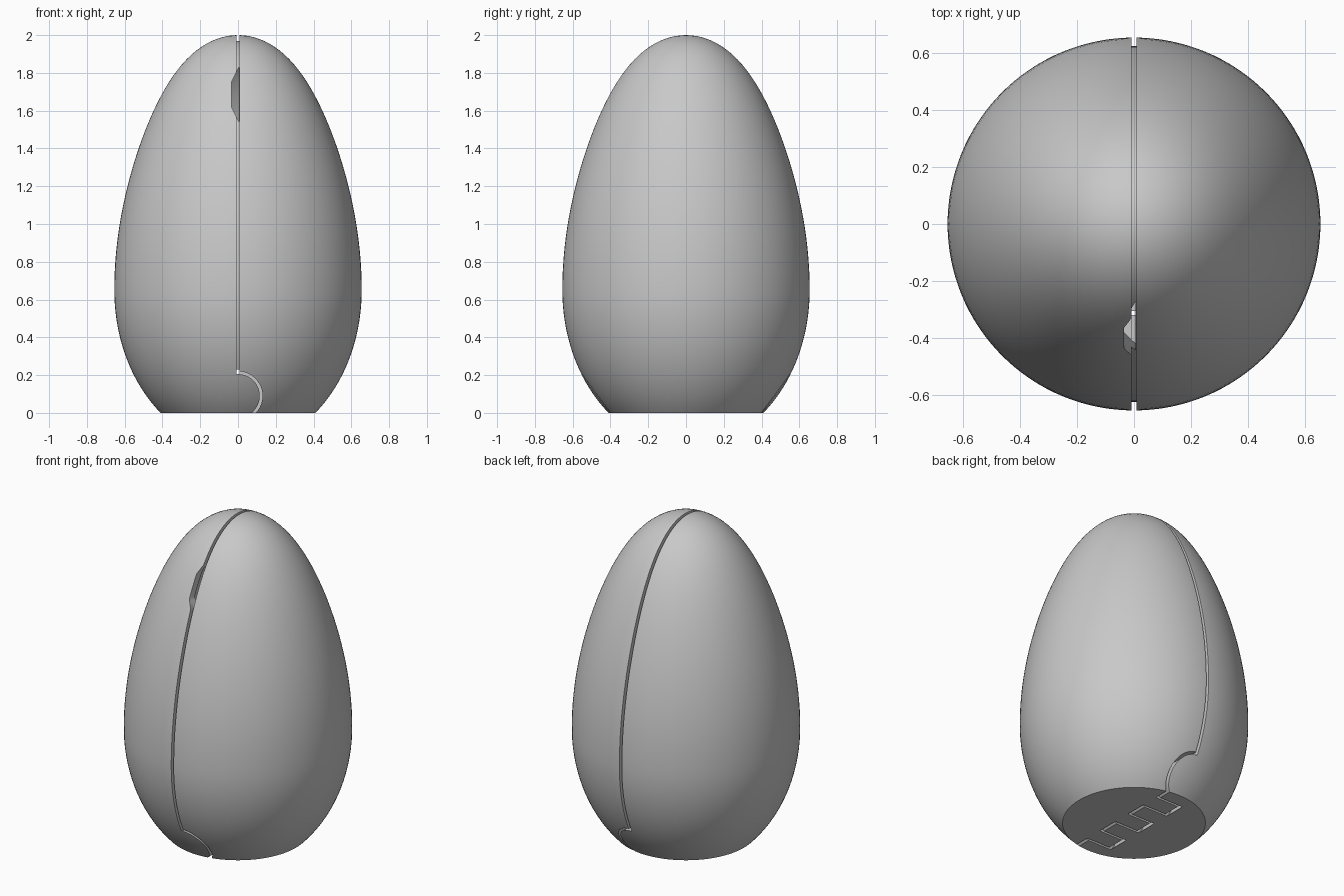
import bpy, bmesh, math
from mathutils import Vector

old = bpy.data.objects.get("Cube")
if old:
    bpy.data.objects.remove(old, do_unlink=True)

grey = bpy.data.materials.new("plain_grey")
grey.use_nodes = True
colour = (0.58, 0.58, 0.58, 1)
grey.diffuse_color = colour
grey.node_tree.nodes["Principled BSDF"].inputs["Base Color"].default_value = colour

WIDE, MID, TOP, LOW = 0.655, 0.65, 1.35, 0.833
GAP_L, GAP_R = -0.009, 0.008
AXIS, BARREL, CLEAR = 0.09, 0.13, 0.015


def egg_profile(inset=0, floor=-1, n=56):
    """Egg outline (radius, height) from the flat base to the tip."""
    start = -math.asin(MID / LOW)
    pts = []
    for i in range(n + 1):
        a = start + (math.pi / 2 - start) * i / n
        t = math.sin(a)
        r = WIDE * math.cos(a)
        if t > 0:
            r *= 1 - 0.16 * t * t * (1 - t * t)
        z = t * (TOP if t > 0 else LOW)
        r, z = r * (1 - inset / WIDE), MID + z * (1 - inset / TOP)
        if z > floor:
            pts.append((0 if i == n else r, z))
    return pts


def finish(bm, name):
    bmesh.ops.recalc_face_normals(bm, faces=bm.faces)
    mesh = bpy.data.meshes.new(name)
    bm.to_mesh(mesh)
    bm.free()
    ob = bpy.data.objects.new(name, mesh)
    bpy.context.collection.objects.link(ob)
    return ob


def lathe(name, profile, steps=128):
    bm = bmesh.new()
    vs = [bm.verts.new((r, 0, z)) for r, z in profile]
    es = [bm.edges.new(p) for p in zip(vs, vs[1:])]
    bmesh.ops.spin(bm, geom=vs + es, axis=(0, 0, 1), cent=(0, 0, 0),
                   angle=2 * math.pi, steps=steps)
    bmesh.ops.remove_doubles(bm, verts=bm.verts, dist=1e-5)
    bmesh.ops.holes_fill(bm, edges=bm.edges, sides=0)
    return finish(bm, name)


def prisms(name, items):
    """Extrude each (outline, direction) pair into one mesh."""
    bm = bmesh.new()
    for outline, direction in items:
        face = bm.faces.new([bm.verts.new(p) for p in outline])
        out = bmesh.ops.extrude_face_region(bm, geom=[face], use_keep_orig=True)
        moved = [g for g in out["geom"] if isinstance(g, bmesh.types.BMVert)]
        bmesh.ops.translate(bm, verts=moved, vec=Vector(direction))
    return finish(bm, name)


def cut(target, cutter):
    cutter.hide_render = True
    mod = target.modifiers.new("cut", "BOOLEAN")
    mod.operation, mod.solver, mod.object = "DIFFERENCE", "EXACT", cutter
    bpy.context.view_layer.objects.active = target
    bpy.ops.object.modifier_apply(modifier=mod.name)


def arc(radius, side, angles, y):
    return [(side * radius * math.cos(a), y, AXIS + radius * math.sin(a)) for a in angles]


# Hollow egg with a thick floor for the hinge
shell = lathe("egg_shell", egg_profile())
cavity = lathe("cavity_cutter", egg_profile(0.055, 0.26))

# Straight parting gap above the hinge
slab = prisms("parting_cutter", [(
    [(GAP_L, -1, 0.207), (GAP_R, -1, 0.207), (GAP_R, -1, 2.2), (GAP_L, -1, 2.2)], (0, 2, 0))])

# Hinge: seven knuckles, alternating between the two halves
bounds = [-1] + [(i - 2.5) * 0.125 for i in range(6)] + [1]
sweep = [math.radians(90 - 150 * i / 32) for i in range(33)]
curves = {1: [], -1: []}
for k, (y0, y1) in enumerate(zip(bounds, bounds[1:])):
    side = 1 if k % 2 == 0 else -1
    outline = arc(BARREL, side, sweep, y0) + arc(BARREL - CLEAR, side, sweep[::-1], y0)
    curves[side].append((outline, (0, y1 - y0, 0)))
left_arcs = prisms("left_knuckle_cutter", curves[1])
right_arcs = prisms("right_knuckle_cutter", curves[-1])
circle = [2 * math.pi * (i + 0.5) / 48 for i in range(48)]
discs = prisms("knuckle_end_cutter", [
    (arc(BARREL - 0.0015, 1, circle, y - 0.007), (0, 0.014, 0)) for y in bounds[1:-1]])

# Finger notch on the front of the right half
notch = prisms("notch_cutter", [(
    [(0.005, -0.8, 1.83), (-0.035, -0.8, 1.75), (-0.035, -0.8, 1.62), (0.005, -0.8, 1.54)],
    (0, 0.6, 0))])

cutters = [cavity, slab, left_arcs, right_arcs, discs, notch]
for cutter in cutters:
    cut(shell, cutter)

# Inner lip closing the gap below the surface
outer, inner = egg_profile(0.03, 0.208), egg_profile(0.055, 0.208)
half = outer + inner[::-1]
arch = ([(-0.02, -r, z) for r, z in outer] + [(-0.02, r, z) for r, z in outer[-2::-1]]
        + [(-0.02, r, z) for r, z in inner] + [(-0.02, -r, z) for r, z in inner[-2::-1]])
lip = prisms("inner_lip", [(arch, (0.04, 0, 0))])
cut(lip, notch)

for cutter in cutters:
    bpy.data.objects.remove(cutter, do_unlink=True)

# Split into the two halves, then colour and shade
bpy.ops.object.select_all(action="DESELECT")
shell.select_set(True)
bpy.context.view_layer.objects.active = shell
bpy.ops.object.mode_set(mode="EDIT")
bpy.ops.mesh.select_all(action="SELECT")
bpy.ops.mesh.separate(type="LOOSE")
bpy.ops.object.mode_set(mode="OBJECT")
halves = list(bpy.context.selected_objects)
for ob in halves:
    mean = sum(v.co.x for v in ob.data.vertices) / len(ob.data.vertices)
    ob.name = "left_half" if mean > 0 else "right_half"

for ob in halves + [lip]:
    ob.data.materials.clear()
    ob.data.materials.append(grey)
    for p in ob.data.polygons:
        p.material_index = 0
    ob.select_set(True)
    bpy.context.view_layer.objects.active = ob
bpy.ops.object.shade_smooth_by_angle(angle=math.radians(30))
